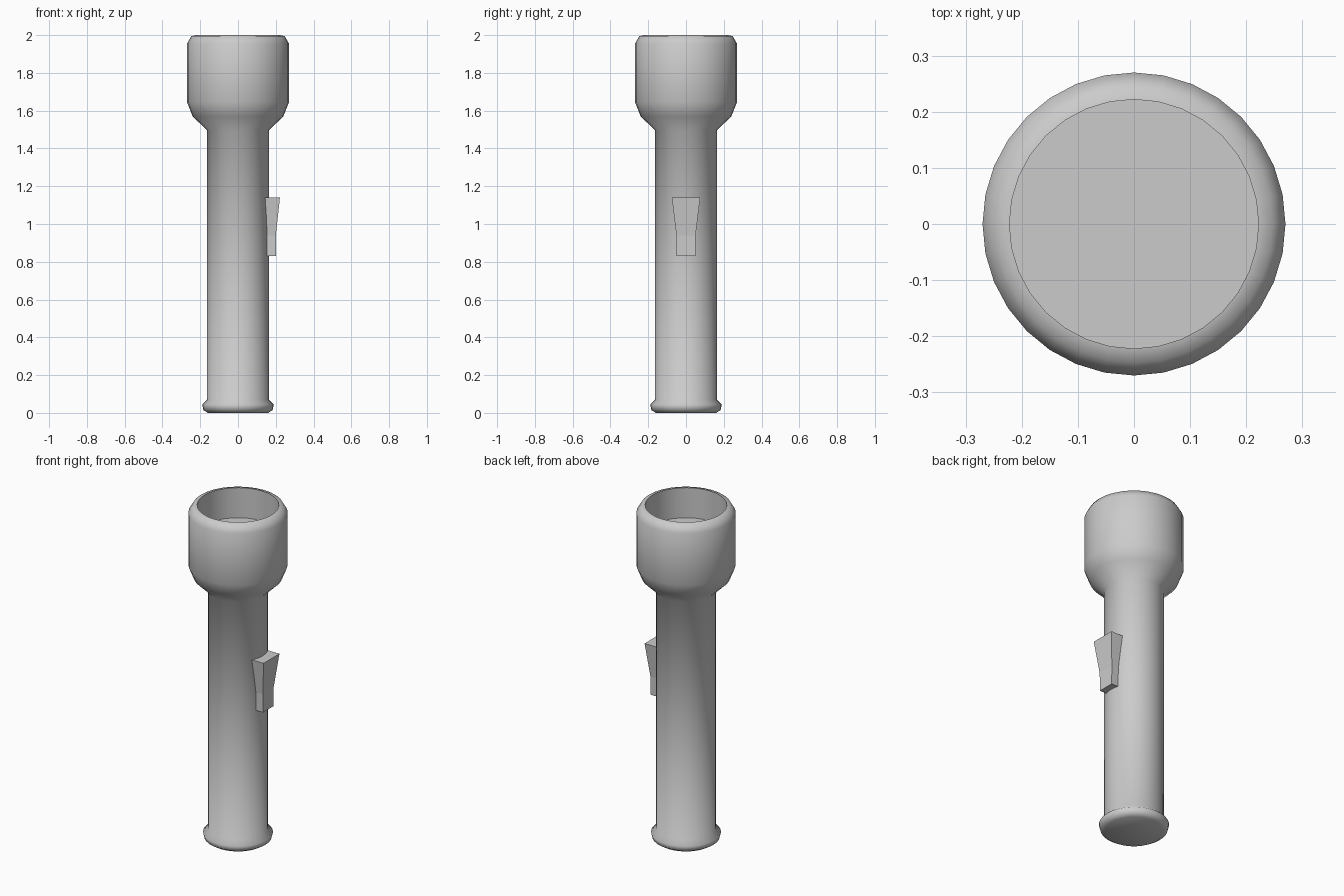
import bpy
import bmesh
import math

if "Cube" in bpy.data.objects:
    bpy.data.objects.remove(bpy.data.objects["Cube"])

SIDES = 32


def new_object(name, bm):
    bmesh.ops.recalc_face_normals(bm, faces=bm.faces)
    mesh = bpy.data.meshes.new(name)
    bm.to_mesh(mesh)
    bm.free()
    obj = bpy.data.objects.new(name, mesh)
    bpy.context.collection.objects.link(obj)
    return obj


def lathe(name, profile):
    """Turn (radius, z) points round the z axis and cap both ends."""
    bm = bmesh.new()
    rings = []
    for r, z in profile:
        rings.append([bm.verts.new((r * math.cos(2 * math.pi * i / SIDES),
                                    r * math.sin(2 * math.pi * i / SIDES), z))
                      for i in range(SIDES)])
    for a, b in zip(rings, rings[1:]):
        for i in range(SIDES):
            j = (i + 1) % SIDES
            bm.faces.new((a[i], a[j], b[j], b[i]))
    bm.faces.new(rings[0][::-1])
    bm.faces.new(rings[-1])
    return new_object(name, bm)


def loft_box(name, sections):
    """Stack rectangles given as (z, x_inner, x_outer, half_width)."""
    bm = bmesh.new()
    rings = [[bm.verts.new(p) for p in ((x0, -w, z), (x1, -w, z), (x1, w, z), (x0, w, z))]
             for z, x0, x1, w in sections]
    for a, b in zip(rings, rings[1:]):
        for i in range(4):
            j = (i + 1) % 4
            bm.faces.new((a[i], a[j], b[j], b[i]))
    bm.faces.new(rings[0][::-1])
    bm.faces.new(rings[-1])
    return new_object(name, bm)


# Torch body: end flange, handle, flared head, rim and recessed lens floor
body = lathe("torch_body", [
    (0.160, 0.0), (0.183, 0.015), (0.190, 0.045), (0.163, 0.07),
    (0.163, 1.495), (0.240, 1.57), (0.270, 1.645),
    (0.270, 1.955), (0.247, 1.995), (0.222, 2.0), (0.222, 1.82),
])
bpy.ops.object.select_all(action='DESELECT')
body.select_set(True)
bpy.context.view_layer.objects.active = body
bpy.ops.object.shade_smooth_by_angle(angle=math.radians(62))

# Thumb switch: wedge on the +x side of the handle, widening upward
loft_box("thumb_switch", [
    (0.83, 0.152, 0.200, 0.050),
    (0.94, 0.152, 0.200, 0.051),
    (1.14, 0.143, 0.222, 0.075),
])
